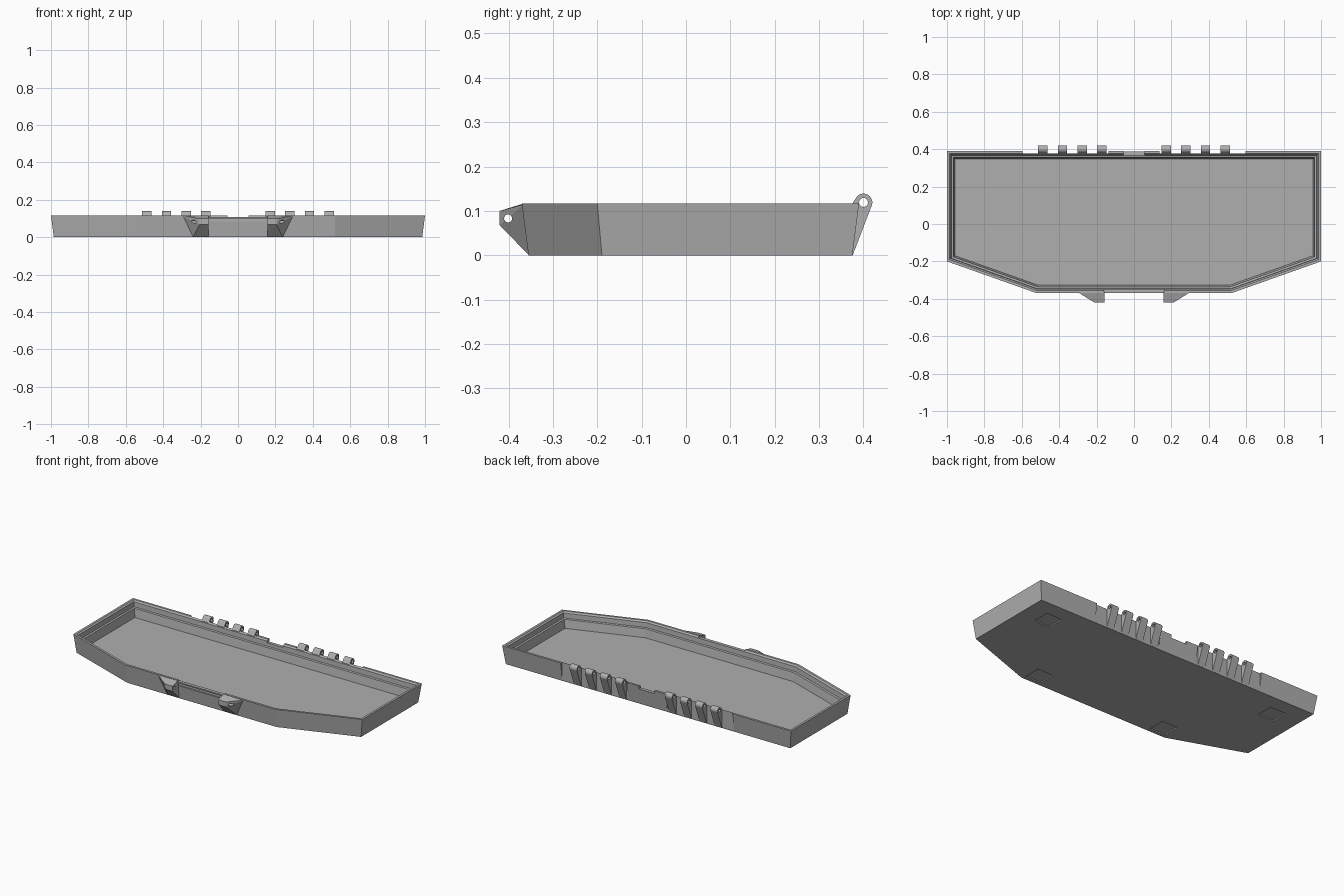
import bpy
import bmesh
import math
from mathutils import Matrix

if "Cube" in bpy.data.objects:
    bpy.data.objects.remove(bpy.data.objects["Cube"])

grey = bpy.data.materials.new("plain grey")
grey.use_nodes = True
COLOUR = (0.43, 0.43, 0.43, 1)
grey.diffuse_color = COLOUR
grey.node_tree.nodes["Principled BSDF"].inputs["Base Color"].default_value = COLOUR

H = 0.117


def make(name, bm):
    bmesh.ops.recalc_face_normals(bm, faces=bm.faces)
    mesh = bpy.data.meshes.new(name)
    bm.to_mesh(mesh)
    bm.free()
    mesh.materials.append(grey)
    obj = bpy.data.objects.new(name, mesh)
    bpy.context.collection.objects.link(obj)
    return obj


def box(x0, x1, y0, y1, z0, z1):
    bm = bmesh.new()
    centre = Matrix.Translation(((x0 + x1) / 2, (y0 + y1) / 2, (z0 + z1) / 2))
    size = Matrix.Diagonal((x1 - x0, y1 - y0, z1 - z0, 1))
    bmesh.ops.create_cube(bm, size=1, matrix=centre @ size)
    return make("cutter", bm)


def x_cylinder(x, y, z, radius, length):
    bm = bmesh.new()
    place = Matrix.Translation((x, y, z)) @ Matrix.Rotation(math.pi / 2, 4, 'Y')
    bmesh.ops.create_cone(bm, cap_ends=True, segments=20, radius1=radius,
                          radius2=radius, depth=length, matrix=place)
    return make("cutter", bm)


def cut(obj, cutter):
    mod = obj.modifiers.new("cut", 'BOOLEAN')
    mod.operation = 'DIFFERENCE'
    mod.solver = 'EXACT'
    mod.object = cutter
    bpy.context.view_layer.update()
    graph = bpy.context.evaluated_depsgraph_get()
    mesh = bpy.data.meshes.new_from_object(obj.evaluated_get(graph))
    obj.modifiers.clear()
    obj.data = mesh
    bpy.data.objects.remove(cutter)


def outline(d):
    """Six-sided tray outline moved inward by d."""
    length = math.hypot(0.48, 0.17)
    nx, ny = 0.17 / length, -0.48 / length
    c = nx * 1.0 + ny * -0.2 - d
    x, front = 1 - d, -0.37 + d
    side_y = (c - nx * x) / ny
    front_x = (c - ny * front) / nx
    half = [(x, 0.39 - d), (x, side_y), (front_x, front)]
    return half + [(-px, py) for px, py in reversed(half)]


# Tray: tapered outer wall, rim, stepped ledge and floor
bm = bmesh.new()
rings = []
for d, z in [(0.015, 0), (0, H), (0.014, H), (0.022, 0.108), (0.024, 0.078),
             (0.034, 0.075), (0.043, 0.023)]:
    rings.append([bm.verts.new((x, y, z)) for x, y in outline(d)])
for low, high in zip(rings, rings[1:]):
    for i in range(6):
        j = (i + 1) % 6
        bm.faces.new((low[i], low[j], high[j], high[i]))
bm.faces.new(rings[0])
bm.faces.new(rings[-1])
tray = make("tray", bm)

# Rear hinge recesses and underside foot pockets
for side in (-1, 1):
    a, b = sorted((side * 0.135, side * 0.595))
    cut(tray, box(a, b, 0.376, 0.45, -0.1, 0.2))
    for x, y in [(0.81, 0.225), (0.45, -0.28)]:
        x *= side
        cut(tray, box(x - 0.055, x + 0.055, y - 0.055, y + 0.055, -0.05, 0.007))

# Rear latch notch, front rim dip and front groove
cut(tray, box(-0.055, 0.055, 0.362, 0.45, 0.098, 0.2))
cut(tray, box(-0.16, 0.16, -0.45, -0.34, 0.108, 0.2))
cut(tray, box(-0.16, 0.16, -0.45, -0.358, 0.083, 0.099))

# Hinge knuckles: rounded eye on a tapering rib
profile = [(0.37, 0.001), (0.376, 0.001)]
for k in range(13):
    a = math.radians(-15 + k * 150 / 12)
    profile.append((0.4 + 0.02 * math.cos(a), 0.119 + 0.02 * math.sin(a)))
profile += [(0.375, H), (0.37, H - 0.004)]
for side, label in ((-1, "right"), (1, "left")):
    for n in range(4):
        x = side * (0.172 + n * 0.105)
        bm = bmesh.new()
        face = bm.faces.new([bm.verts.new((x - 0.025, y, z)) for y, z in profile])
        ext = bmesh.ops.extrude_face_region(bm, geom=[face])
        moved = [v for v in ext["geom"] if isinstance(v, bmesh.types.BMVert)]
        bmesh.ops.translate(bm, verts=moved, vec=(0.05, 0, 0))
        knuckle = make(f"hinge_knuckle_{label}_{n + 1}", bm)
        cut(knuckle, x_cylinder(x, 0.4, 0.119, 0.01, 0.2))

    # Front latch lug: faceted wedge with a pin hole
    bm = bmesh.new()
    for x, y, z in [(0.3, -0.365, 0.115), (0.158, -0.365, H), (0.158, -0.355, 0.001),
                    (0.24, -0.355, 0.001), (0.158, -0.42, 0.1), (0.212, -0.42, 0.1),
                    (0.205, -0.42, 0.068), (0.158, -0.42, 0.068)]:
        bm.verts.new((side * x, y, z))
    bmesh.ops.convex_hull(bm, input=bm.verts)
    bmesh.ops.dissolve_limit(bm, angle_limit=0.02, verts=bm.verts, edges=bm.edges)
    lug = make(f"latch_lug_{label}", bm)
    cut(lug, x_cylinder(side * 0.22, -0.401, 0.083, 0.009, 0.3))
